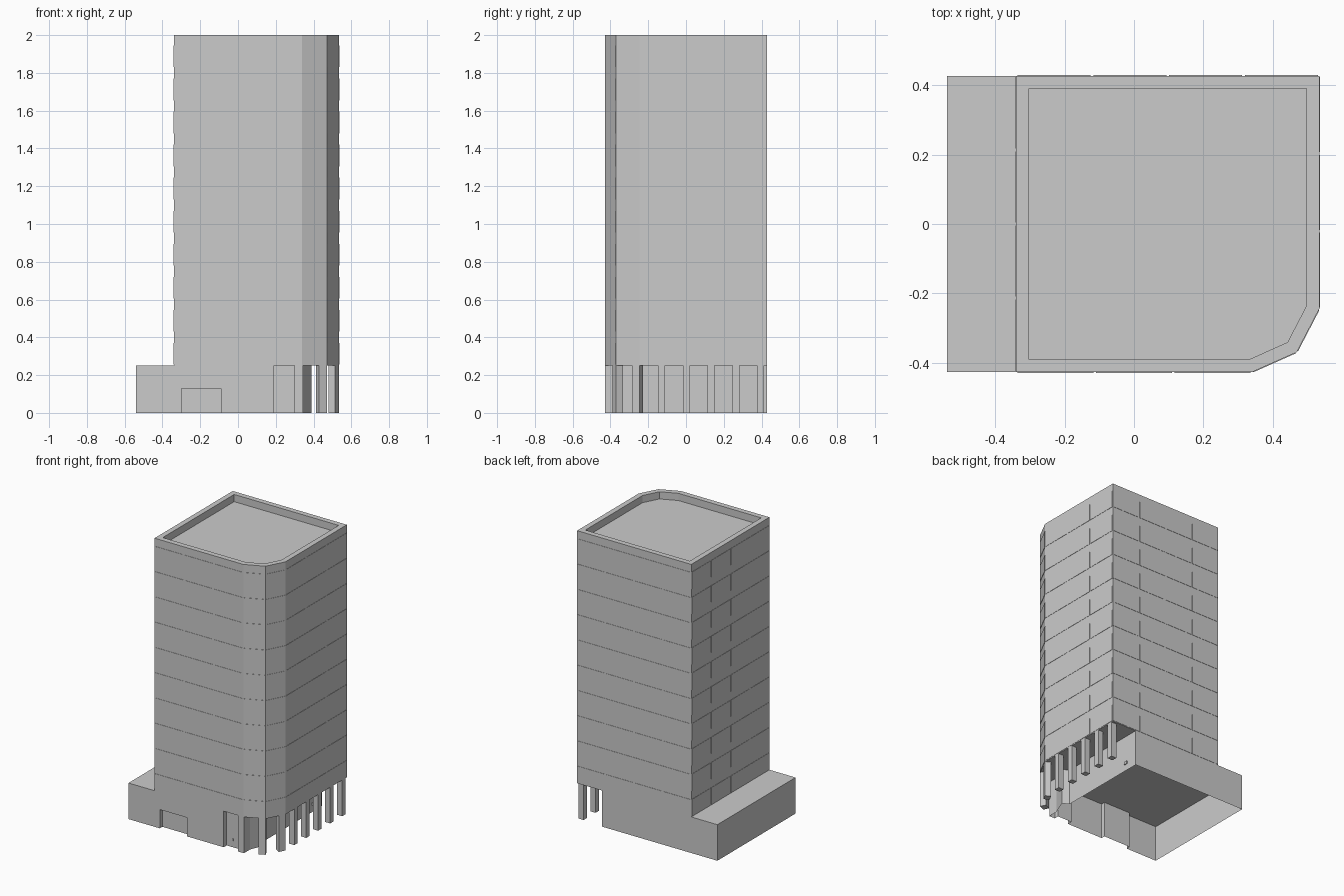
import bpy, bmesh
from mathutils import Vector

cube = bpy.data.objects.get("Cube")
if cube:
    bpy.data.objects.remove(cube)

grey = bpy.data.materials.new("concrete_grey")
grey.use_nodes = True
COLOUR = (0.6, 0.6, 0.6, 1)
grey.diffuse_color = COLOUR
grey.node_tree.nodes["Principled BSDF"].inputs["Base Color"].default_value = COLOUR


def finish(name, bm):
    mesh = bpy.data.meshes.new(name)
    bmesh.ops.recalc_face_normals(bm, faces=bm.faces)
    bm.to_mesh(mesh)
    bm.free()
    mesh.materials.append(grey)
    obj = bpy.data.objects.new(name, mesh)
    bpy.context.collection.objects.link(obj)
    return obj


def add_prism(bm, outline, z0, z1):
    """Extrude a plan outline; return its bottom and top faces."""
    bottom = bm.faces.new([bm.verts.new((x, y, z0)) for x, y in outline])
    ext = bmesh.ops.extrude_face_region(bm, geom=[bottom], use_keep_orig=True)["geom"]
    for v in ext:
        if isinstance(v, bmesh.types.BMVert):
            v.co.z = z1
    top = [f for f in ext if isinstance(f, bmesh.types.BMFace)][0]
    return bottom, top


def prism(name, outline, z0, z1):
    bm = bmesh.new()
    add_prism(bm, outline, z0, z1)
    return finish(name, bm)


def rect(x0, x1, y0, y1):
    return [(x0, y0), (x1, y0), (x1, y1), (x0, y1)]


BASE, TOP, LEFT, RIGHT, FRONT, BACK = 0.25, 2.0, -0.34, 0.535, -0.428, 0.428

# Tower with faceted front corner, and a sunken roof behind a parapet
plan = [(LEFT, FRONT), (0.34, FRONT), (0.47, -0.37), (RIGHT, -0.245),
        (RIGHT, BACK), (LEFT, BACK)]
bm = bmesh.new()
bottom, top = add_prism(bm, plan, BASE, TOP)
bm.normal_update()
bmesh.ops.recalc_face_normals(bm, faces=bm.faces)
bmesh.ops.inset_region(bm, faces=[top], thickness=0.037, use_even_offset=True)
roof = bmesh.ops.extrude_face_region(bm, geom=[top])["geom"]
for v in roof:
    if isinstance(v, bmesh.types.BMVert):
        v.co.z -= 0.05
if top.is_valid:
    bm.faces.remove(top)
finish("tower", bm)

# Thin facade panels, one row per floor on each side
FLOORS, STEP, GAP, PROUD = 10, 0.175, 0.004, 0.002
bm = bmesh.new()
for i, start in enumerate(plan):
    a = Vector(start)
    b = Vector(plan[(i + 1) % len(plan)])
    run = b - a
    along = run.normalized()
    out = Vector((along.y, -along.x)) * PROUD
    count = max(1, round(run.length / 0.2))
    width = run.length / count
    for k in range(count):
        p = a + along * (k * width + GAP)
        q = a + along * ((k + 1) * width - GAP)
        for floor in range(FLOORS):
            z = BASE + floor * STEP
            add_prism(bm, [p, p + out, q + out, q], z + 0.005, z + 0.12)
finish("facade_panels", bm)

# Podium: hollow shell, open underneath, with openings in the front wall
WALL = 0.345
shell = [(-0.54, FRONT), (-0.3, FRONT), (-0.3, -0.4), (-0.09, -0.4), (-0.09, FRONT),
         (0.19, FRONT), (0.19, -0.395), (0.30, -0.395), (0.30, FRONT),
         (WALL, FRONT), (WALL, -0.36), (0.388, -0.25), (WALL, -0.23),
         (WALL, BACK), (-0.54, BACK)]
bm = bmesh.new()
bottom, top = add_prism(bm, shell, 0, BASE)
bm.faces.remove(bottom)
finish("podium", bm)

# Wall above the wide front opening
prism("front_opening_lintel", rect(-0.3, -0.09, FRONT, -0.4), 0.13, BASE)

# Straight arcade columns down the right side
for n in range(5):
    y = -0.129 + n * 0.131
    prism(f"arcade_column_{n + 1}", rect(RIGHT - 0.04, RIGHT, y - 0.019, y + 0.019), 0, BASE)

# Turned columns at the faceted corner, flush with the facets
for n in (1, 2):
    end = Vector(plan[n + 1])
    along = (end - Vector(plan[n])).normalized()
    inward = Vector((-along.y, along.x)) * 0.04
    back = end - along * 0.046
    prism(f"corner_column_{n}", [end, end + inward, back + inward, back], 0, BASE)

# Door handles on the front door and on the side wall
prism("front_door_handle", rect(0.237, 0.243, -0.401, -0.395), 0.045, 0.06)
prism("side_door_handle", rect(WALL, WALL + 0.006, 0.32, 0.345), 0.045, 0.065)
